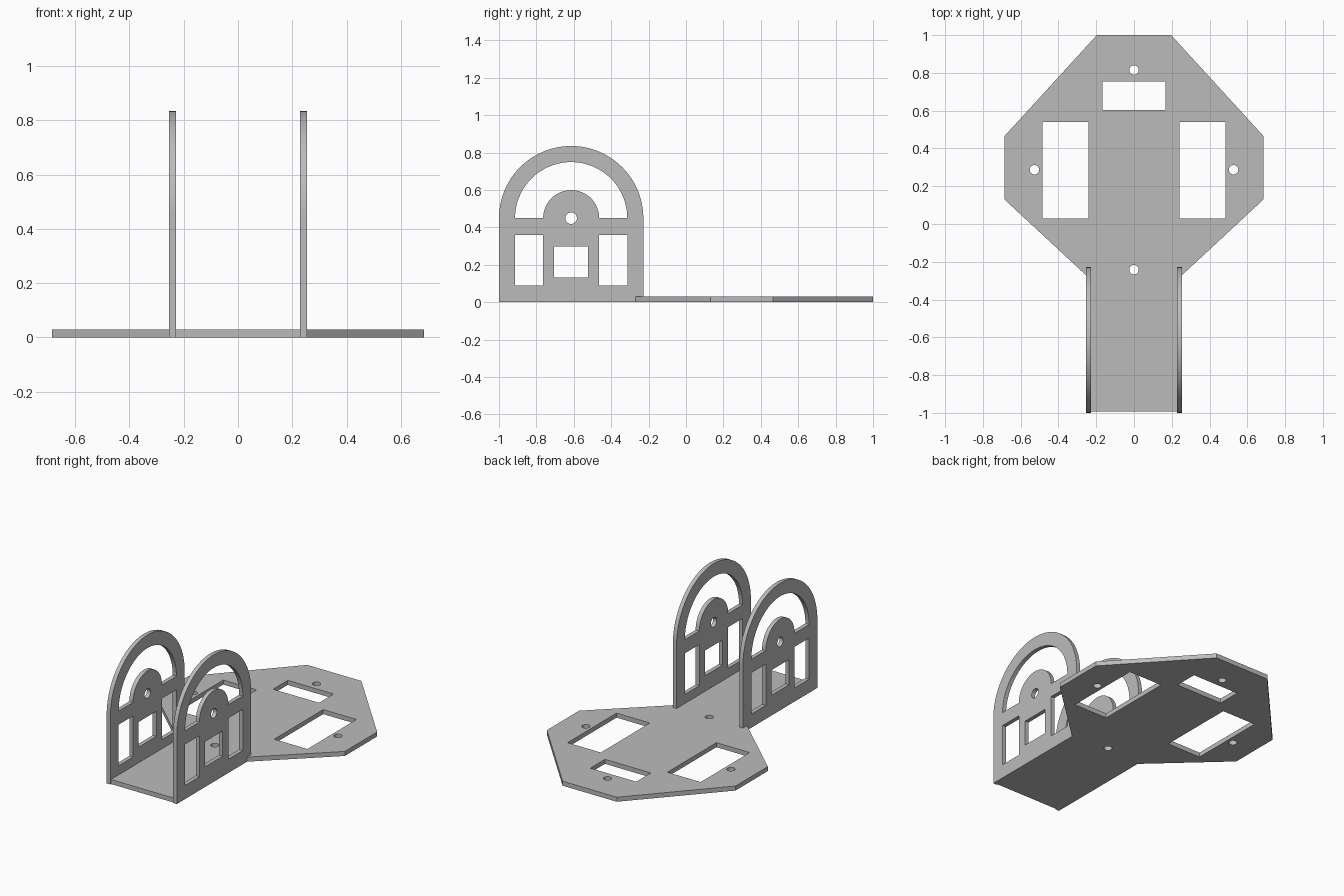
import bpy
from math import cos, sin, pi, radians
from mathutils import Matrix

cube = bpy.data.objects.get("Cube")
if cube:
    bpy.data.objects.remove(cube, do_unlink=True)

grey = bpy.data.materials.new("plain grey")
grey.use_nodes = True
colour = (0.5, 0.5, 0.5, 1)
grey.diffuse_color = colour
grey.node_tree.nodes["Principled BSDF"].inputs["Base Color"].default_value = colour


def arc(cx, cy, r, start=0, end=pi, n=32):
    return [(cx + r * cos(start + (end - start) * i / n),
             cy + r * sin(start + (end - start) * i / n)) for i in range(n + 1)]


def circle(cx, cy, r):
    return arc(cx, cy, r, 0, 2 * pi, 32)[:-1]


def rect(x0, x1, y0, y1):
    return [(x0, y0), (x1, y0), (x1, y1), (x0, y1)]


def sheet(name, loops, thickness, matrix):
    """Flat sheet: first loop is the outline, the others are openings."""
    curve = bpy.data.curves.new(name, "CURVE")
    curve.dimensions = "2D"
    curve.fill_mode = "BOTH"
    curve.extrude = thickness / 2
    for loop in loops:
        spline = curve.splines.new("POLY")
        spline.points.add(len(loop) - 1)
        for point, (x, y) in zip(spline.points, loop):
            point.co = (x, y, 0, 1)
        spline.use_cyclic_u = True
    obj = bpy.data.objects.new(name, curve)
    bpy.context.collection.objects.link(obj)
    obj.matrix_world = matrix
    bpy.ops.object.select_all(action="DESELECT")
    obj.select_set(True)
    bpy.context.view_layer.objects.active = obj
    bpy.ops.object.convert(target="MESH")
    obj = bpy.context.object
    # Weld the caps to the rim
    bpy.ops.object.mode_set(mode="EDIT")
    bpy.ops.mesh.select_all(action="SELECT")
    bpy.ops.mesh.remove_doubles(threshold=0.0005)
    bpy.ops.mesh.normals_make_consistent(inside=False)
    bpy.ops.object.mode_set(mode="OBJECT")
    obj.data.materials.clear()
    obj.data.materials.append(grey)
    bpy.ops.object.shade_smooth_by_angle(angle=radians(30))
    return obj


# Base plate: octagonal deck with a tongue between the walls
half = [(0.197, 1), (0.686, 0.465), (0.686, 0.13),
        (0.253, -0.272), (0.228, -0.272), (0.228, -0.993)]
outline = half + [(-x, y) for x, y in reversed(half)]
openings = [rect(-0.167, 0.167, 0.603, 0.755),
            circle(0, 0.815, 0.025), circle(0, -0.242, 0.025)]
for side in (-1, 1):
    openings.append(rect(side * 0.242, side * 0.484, 0.03, 0.539))
    openings.append(circle(side * 0.527, 0.287, 0.025))
sheet("base_plate", [outline] + openings, 0.03, Matrix.Translation((0, 0, 0.015)))

# Arched side walls, drawn around the arch centre line
spring = 0.449
wall = [[(-0.386, 0), (0.386, 0)] + arc(0, spring, 0.386, n=48),
        arc(0, spring, 0.3, n=48) + arc(0, spring, 0.15, pi, 0),
        circle(0, spring, 0.031),
        rect(-0.091, 0.091, 0.133, 0.298),
        rect(-0.3, -0.15, 0.09, 0.36),
        rect(0.15, 0.3, 0.09, 0.36)]
upright = Matrix(((0, 0, 1, 0), (1, 0, 0, 0), (0, 1, 0, 0), (0, 0, 0, 1)))
for name, side in (("left_wall", 1), ("right_wall", -1)):
    sheet(name, wall, 0.027, Matrix.Translation((side * 0.2415, -0.614, 0)) @ upright)
